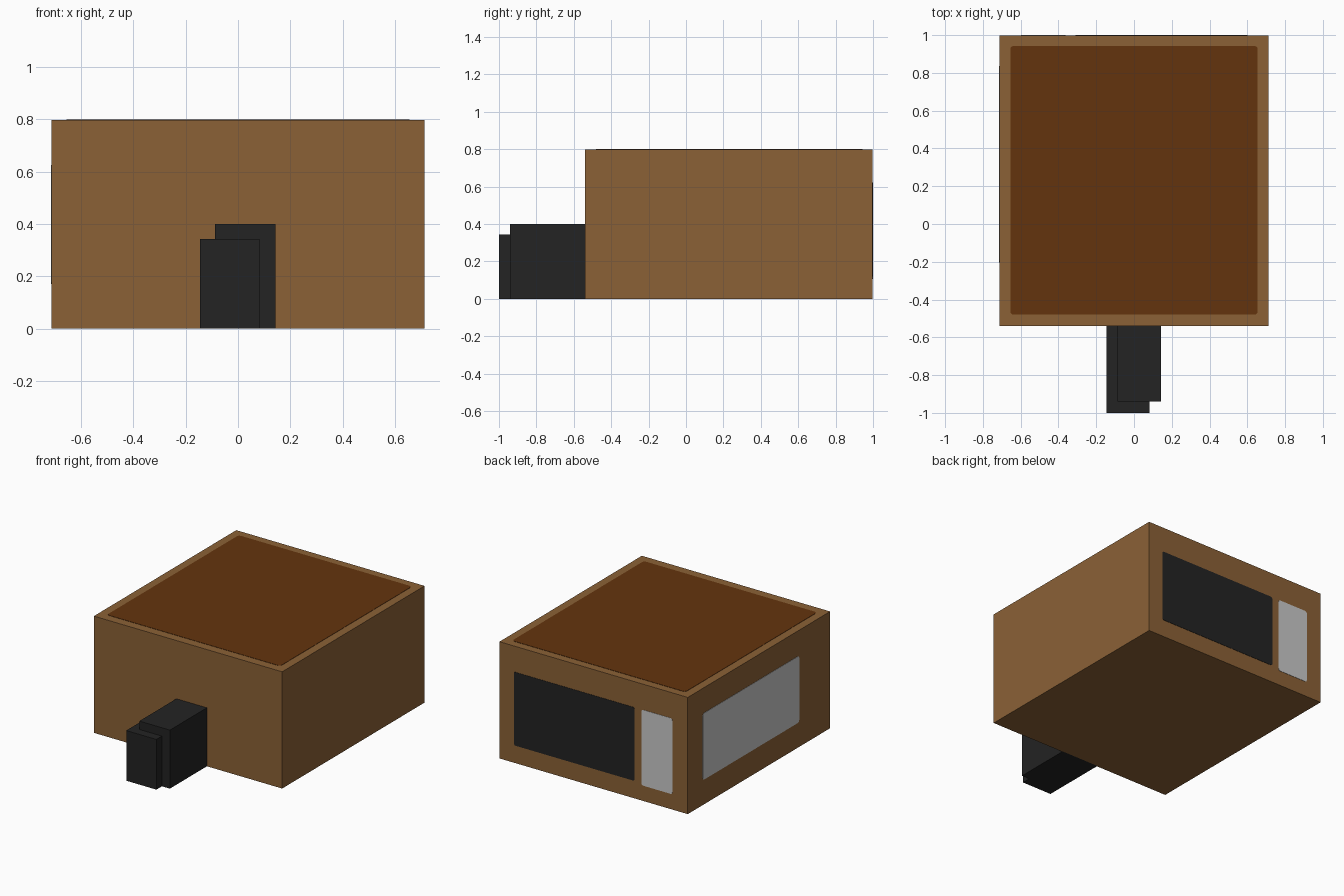
import bpy, bmesh
from mathutils import Matrix

if "Cube" in bpy.data.objects:
    bpy.data.objects.remove(bpy.data.objects["Cube"])


def lin(c):
    c /= 255
    return c / 12.92 if c <= 0.04045 else ((c + 0.055) / 1.055) ** 2.4


def material(name, rgb):
    m = bpy.data.materials.new(name)
    m.diffuse_color = (*[lin(c) for c in rgb], 1)
    m.use_nodes = True
    m.node_tree.nodes["Principled BSDF"].inputs["Base Color"].default_value = m.diffuse_color
    return m


BROWN = material("wood brown", (139, 97, 54))
DARK_BROWN = material("dark brown", (100, 52, 13))
BLACK = material("black", (35, 35, 35))
GREY = material("light grey", (202, 202, 202))


def box(name, lo, hi, mat, round_axis=None, radius=0.018):
    """Box from corner to corner; edges along round_axis get rounded."""
    bm = bmesh.new()
    size = [b - a for a, b in zip(lo, hi)]
    mid = [(a + b) / 2 for a, b in zip(lo, hi)]
    bmesh.ops.create_cube(bm, size=1, matrix=Matrix.Translation(mid) @ Matrix.Diagonal((*size, 1)))
    if round_axis is not None:
        edges = [e for e in bm.edges
                 if abs((e.verts[0].co - e.verts[1].co)[round_axis]) > 1e-5]
        bmesh.ops.bevel(bm, geom=edges, offset=radius, segments=3, profile=0.5, affect='EDGES')
    me = bpy.data.meshes.new(name)
    bm.to_mesh(me)
    bm.free()
    me.materials.append(mat)
    ob = bpy.data.objects.new(name, me)
    bpy.context.collection.objects.link(ob)
    return ob


# Main body
box("body", (-0.712, -0.54, 0), (0.712, 0.998, 0.798), BROWN)

# Overlapping front blocks
box("front_block_tall", (-0.088, -0.94, 0), (0.143, -0.535, 0.4), BLACK)
box("front_block_short", (-0.145, -1.0, 0), (0.083, -0.535, 0.343), BLACK)

# Thin painted plates: top, back and left side
box("top_panel", (-0.655, -0.48, 0.794), (0.655, 0.943, 0.8), DARK_BROWN, 2)
box("back_screen", (-0.31, 0.994, 0.12), (0.602, 1.0, 0.622), BLACK, 1, 0.012)
box("back_side_panel", (-0.597, 0.994, 0.105), (-0.363, 1.0, 0.623), GREY, 1, 0.015)
box("left_panel", (-0.714, -0.204, 0.17), (-0.708, 0.837, 0.625), GREY, 0, 0.015)
